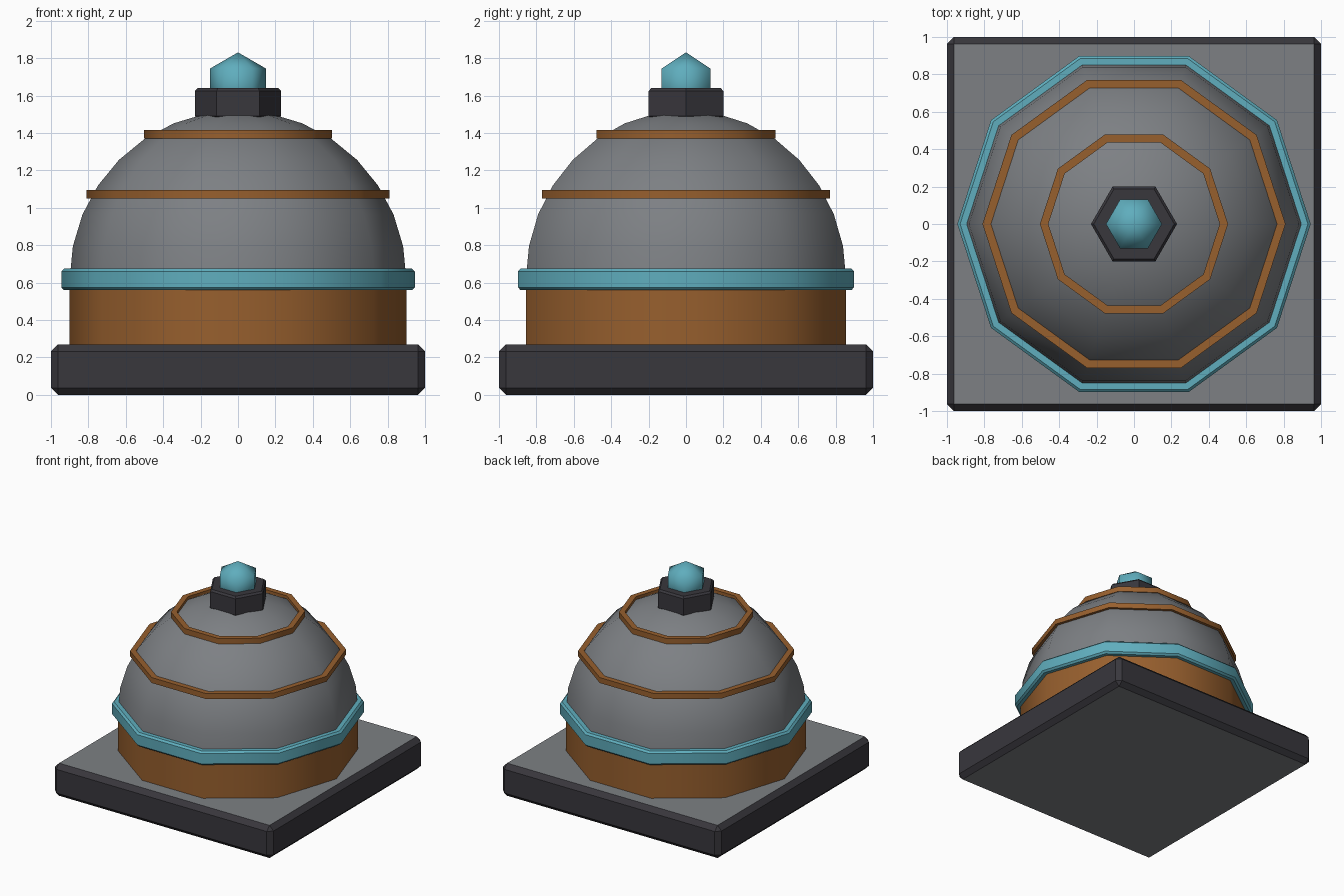
import bpy, bmesh, math

if "Cube" in bpy.data.objects:
    bpy.data.objects.remove(bpy.data.objects["Cube"])


def material(name, rgb):
    m = bpy.data.materials.new(name)
    m.diffuse_color = (*rgb, 1)
    m.use_nodes = True
    m.node_tree.nodes["Principled BSDF"].inputs["Base Color"].default_value = m.diffuse_color
    return m


GREY = material("stone grey", (0.205, 0.216, 0.23))
DARK = material("dark iron", (0.040, 0.038, 0.046))
COPPER = material("copper", (0.31, 0.115, 0.027))
TEAL = material("teal", (0.115, 0.42, 0.51))


def add_object(name, bm, mats, smooth=None):
    bmesh.ops.recalc_face_normals(bm, faces=bm.faces)
    mesh = bpy.data.meshes.new(name)
    bm.to_mesh(mesh)
    bm.free()
    for m in mats:
        mesh.materials.append(m)
    obj = bpy.data.objects.new(name, mesh)
    bpy.context.collection.objects.link(obj)
    if smooth:
        bpy.ops.object.select_all(action='DESELECT')
        bpy.context.view_layer.objects.active = obj
        obj.select_set(True)
        bpy.ops.object.shade_smooth_by_angle(angle=math.radians(smooth))
    return obj


def lathe(name, profile, sides, mat, smooth=None, closed=False):
    """Turn an (r, z) profile around z, with a corner on the x axis."""
    bm = bmesh.new()
    rings = []
    for r, z in profile:
        if r < 1e-5:
            rings.append([bm.verts.new((0, 0, z))] * sides)
        else:
            angles = [2 * math.pi * i / sides for i in range(sides)]
            rings.append([bm.verts.new((r * math.cos(a), r * math.sin(a), z)) for a in angles])
    pairs = list(zip(rings, rings[1:]))
    if closed:
        pairs.append((rings[-1], rings[0]))
    for a, b in pairs:
        for i in range(sides):
            j = (i + 1) % sides
            bm.faces.new(list(dict.fromkeys((a[i], a[j], b[j], b[i]))))
    if not closed:
        for ring in (rings[0], rings[-1]):
            if ring[0] is not ring[1]:
                bm.faces.new(ring)
    return add_object(name, bm, [mat], smooth)


# Square plinth: dark bevelled sides, grey top and bottom
bm = bmesh.new()
bmesh.ops.create_cube(bm, size=1)
for v in bm.verts:
    v.co = (v.co.x * 2, v.co.y * 2, (v.co.z + 0.5) * 0.27)
bmesh.ops.bevel(bm, geom=bm.edges[:], offset=0.037, segments=1, affect='EDGES')
bm.normal_update()
for f in bm.faces:
    f.material_index = 1 if abs(f.normal.z) > 0.9 else 0
add_object("plinth", bm, [DARK, GREY])

# Copper drum
lathe("drum", [(0.9, 0.26), (0.9, 0.62)], 10, COPPER, 40)

# Grey dome, a ten-sided hemisphere
steps = [math.radians(11.25 * i) for i in range(9)]
lathe("dome", [(0.9 * math.cos(a), 0.62 + 0.9 * math.sin(a)) for a in steps], 10, GREY, 40)

# Teal band around the dome foot
lathe("foot_band", [(0.86, 0.56), (0.93, 0.56), (0.945, 0.575), (0.945, 0.66),
                    (0.93, 0.675), (0.86, 0.675)], 10, TEAL, 40, True)

# Copper hoops on the dome
for name, r, z in (("lower_hoop", 0.81, 1.05), ("upper_hoop", 0.503, 1.37)):
    lathe(name, [(r - 0.045, z), (r, z), (r, z + 0.045), (r - 0.045, z + 0.045)],
          10, COPPER, 40, True)

# Six-sided cap with a bevelled rim
lathe("cap", [(0.215, 1.475), (0.23, 1.49), (0.23, 1.625), (0.215, 1.64)], 6, DARK)

# Faceted gem on top
gem = [math.radians(a) for a in (-90, -30, 30, 90)]
lathe("gem", [(0.173 * math.cos(a), 1.658 + 0.173 * math.sin(a)) for a in gem], 6, TEAL, 80)
